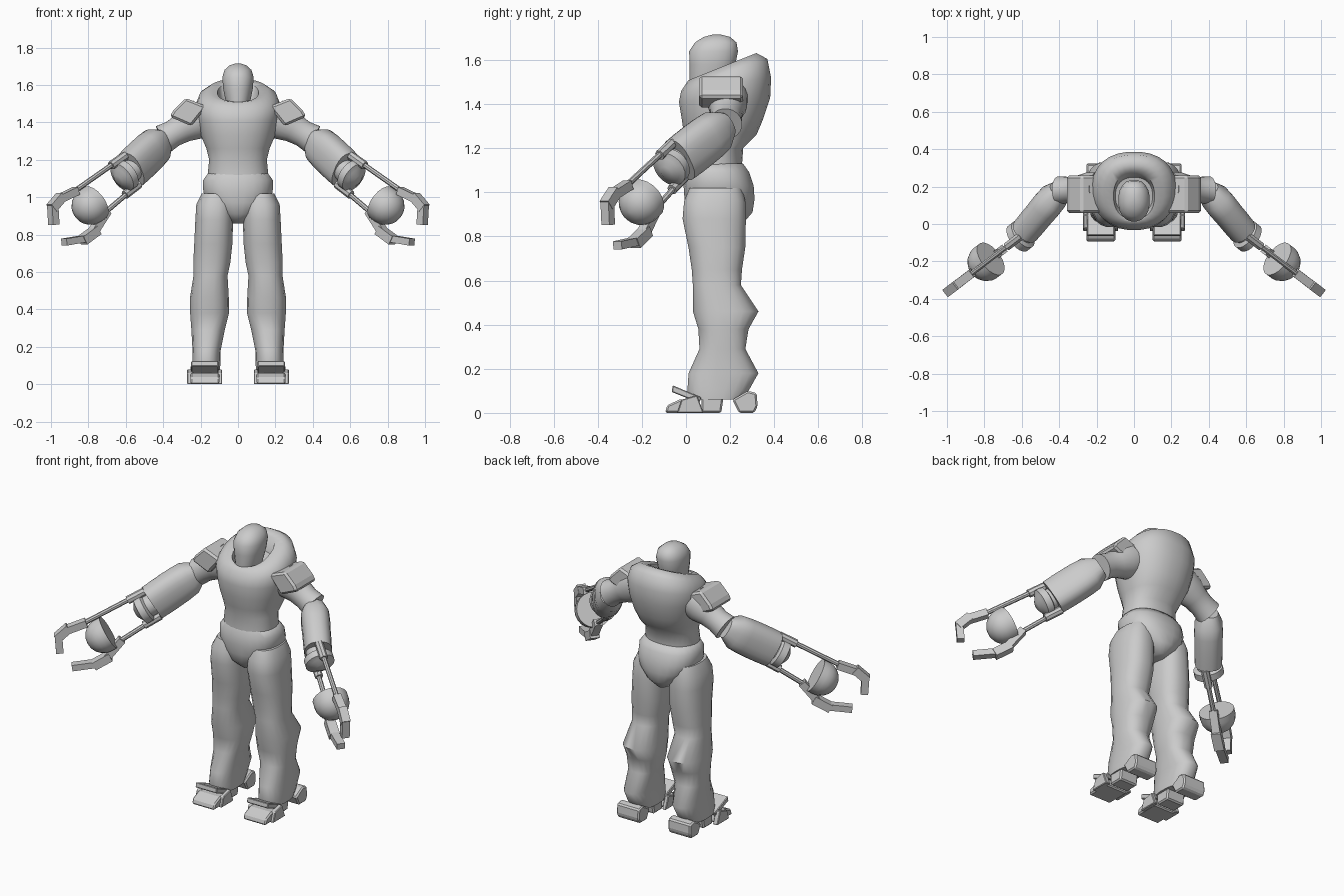
import bpy, bmesh, math
from mathutils import Vector, Matrix

cube = bpy.data.objects.get("Cube")
if cube:
    bpy.data.objects.remove(cube, do_unlink=True)

grey = bpy.data.materials.new("plain grey")
grey.use_nodes = True
colour = (.6, .6, .6, 1)
grey.diffuse_color = colour
grey.node_tree.nodes["Principled BSDF"].inputs["Base Color"].default_value = colour


def finish(name, bm, paired, smooth, bevel=0):
    """Turn a bmesh into an object, mirrored to the other side when paired."""
    bmesh.ops.recalc_face_normals(bm, faces=bm.faces)
    mesh = bpy.data.meshes.new(name)
    bm.to_mesh(mesh)
    bm.free()
    mesh.materials.append(grey)
    obj = bpy.data.objects.new(name, mesh)
    bpy.context.collection.objects.link(obj)
    bpy.ops.object.select_all(action='DESELECT')
    obj.select_set(True)
    bpy.context.view_layer.objects.active = obj
    if smooth:
        bpy.ops.object.shade_smooth_by_angle(angle=math.radians(smooth))
    if bevel:
        mod = obj.modifiers.new("bevel", 'BEVEL')
        mod.width = bevel
        mod.segments = 1
    if paired:
        obj.modifiers.new("mirror", 'MIRROR').use_mirror_merge = False
    return obj


def loft(name, rows, frame=Matrix(), sides=20, power=1, paired=True, smooth=50):
    """Skin rings (height, x, y, x radius, y radius, tilt) stacked along the frame's z."""
    bm = bmesh.new()
    rings = []
    for z, cx, cy, rx, ry, *tilt in rows:
        ring = []
        for i in range(sides):
            a = math.tau * (i + .5) / sides
            c, s = math.cos(a), math.sin(a)
            x = rx * math.copysign(abs(c) ** power, c)
            y = ry * math.copysign(abs(s) ** power, s)
            height = z + (tilt[0] * y if tilt else 0)
            ring.append(bm.verts.new(frame @ Vector((cx + x, cy + y, height))))
        rings.append(ring)
    for low, high in zip(rings, rings[1:]):
        for i in range(sides):
            j = (i + 1) % sides
            bm.faces.new((low[i], low[j], high[j], high[i]))
    bm.faces.new(rings[0])
    bm.faces.new(rings[-1])
    return finish(name, bm, paired, smooth)


def frame_along(start, direction):
    """Frame with z along the direction, x level and y upward."""
    d = direction.normalized()
    side = Vector((0, 0, 1)).cross(d).normalized()
    up = d.cross(side)
    frame = Matrix((side, up, d)).transposed().to_4x4()
    frame.translation = start
    return frame


def limb(name, start, end, radii, **options):
    """Rings spaced evenly from start to end; each item is (level radius, upward radius)."""
    span = end - start
    step = span.length / (len(radii) - 1)
    rows = [(i * step, 0, 0, rx, ry) for i, (rx, ry) in enumerate(radii)]
    return loft(name, rows, frame_along(start, span), **options)


def prism(name, points, axis, low, high, bevel=.008):
    """Extrude a flat outline along x or y."""
    bm = bmesh.new()
    ends = []
    for depth in (low, high):
        ends.append([bm.verts.new((depth, p, q) if axis == 'x' else (p, depth, q))
                     for p, q in points])
    bm.faces.new(ends[0])
    bm.faces.new(ends[1])
    for i in range(len(points)):
        j = (i + 1) % len(points)
        bm.faces.new((ends[0][i], ends[0][j], ends[1][j], ends[1][i]))
    return finish(name, bm, True, 0, bevel)


# Head
loft("head", [(1.47, 0, .105, .055, .085), (1.52, 0, .112, .068, .097), (1.58, 0, .12, .08, .105),
              (1.64, 0, .125, .085, .112), (1.68, 0, .135, .073, .095),
              (1.705, 0, .14, .045, .06), (1.715, 0, .14, .015, .02)],
     power=.9, paired=False)

# Torso with a sloping collar
loft("torso", [(1.04, 0, .13, .15, .12), (1.13, 0, .13, .162, .125), (1.2, 0, .135, .155, .125),
               (1.26, 0, .155, .17, .165), (1.33, 0, .165, .2, .185),
               (1.42, 0, .175, .218, .208, .05), (1.49, 0, .182, .228, .205, .15),
               (1.545, 0, .182, .205, .188, .32), (1.57, 0, .165, .16, .155, .4),
               (1.56, 0, .15, .11, .125, .4), (1.5, 0, .15, .1, .1, .2)],
     sides=28, power=.88, paired=False, smooth=60)

# Pelvis tapering to the crotch
loft("pelvis", [(1.13, 0, .135, .16, .125), (1.09, 0, .14, .188, .148), (1.03, 0, .148, .187, .16),
                (.97, 0, .152, .17, .16), (.91, 0, .155, .11, .148), (.86, 0, .16, .04, .1)],
     sides=24, power=.85, paired=False, smooth=60)

# Legs with swollen calves and flared cuffs
loft("legs", [(1.02, .115, .135, .08, .12), (.96, .124, .13, .1, .14), (.88, .127, .128, .102, .145),
              (.75, .132, .14, .103, .13), (.65, .14, .14, .1, .115), (.58, .147, .14, .092, .11),
              (.46, .153, .18, .105, .15), (.38, .152, .17, .105, .115), (.29, .16, .165, .09, .105),
              (.18, .168, .17, .076, .16), (.1, .17, .145, .076, .14), (.06, .17, .135, .074, .12)],
     power=.82, smooth=60)

# Feet: split sole, toe strap and heel
prism("toes", [(-.095, 0), (-.085, .035), (-.03, .06), (.04, .06), (.06, 0)], 'x', .1, .255)
prism("mid_soles", [(.07, 0), (.07, .07), (.17, .07), (.16, 0)], 'x', .11, .235)
prism("heels", [(.24, 0), (.21, .06), (.28, .1), (.32, .09), (.325, .03), (.31, 0)], 'x', .1, .255)
prism("toe_straps", [(-.06, .125), (-.065, .095), (.06, .045), (.07, .07)], 'x', .105, .25, .004)
for name, low, high in (("inner_ankle_guards", .085, .11), ("outer_ankle_guards", .24, .272)):
    prism(name, [(-.04, 0), (-.02, .06), (.05, .08), (.08, 0)], 'x', low, high, .004)

# Shoulder pads
prism("shoulder_pads", [(.365, 1.43), (.345, 1.465), (.28, 1.53), (.165, 1.485), (.25, 1.38)],
      'y', .06, .258, .012)

# Upper arms and barrel forearms
shoulder, elbow = Vector((.19, .19, 1.43)), Vector((.4, .18, 1.31))
fore_end = Vector((.575, -.03, 1.145))
limb("upper_arms", shoulder, elbow, [(.09, .1), (.09, .1), (.075, .08), (.07, .072), (.075, .08)])
limb("forearms", elbow, fore_end,
     [(.055, .06), (.08, .1), (.082, .106), (.08, .108), (.08, .108), (.078, .106)], power=.8)

# Wrist drums
reach = Vector((.686, -.522, -.508))
hand = frame_along(Vector((.6, -.06, 1.12)), reach)
loft("wrists", [(-.08, 0, 0, .06, .06), (-.02, 0, 0, .06, .065), (-.01, 0, 0, .085, .085),
                (.03, 0, 0, .085, .085), (.04, 0, 0, .06, .06), (.06, 0, 0, .03, .03)], hand)

# Palm domes, flat toward the wrist
dome = [(.29 + .1 * math.sin(a), 0, -.023, .102 * math.cos(a), .102 * math.cos(a))
        for a in (math.radians(d) for d in range(0, 90, 17))]
loft("palms", [(.255, 0, -.023, .102, .102)] + dome, hand)


def hand_bar(name, start, end, width, height, sides=4):
    """Bar between two (upward, forward) spots in the upright plane of the hand."""
    a, b = (hand @ Vector((0, up, along)) for up, along in (start, end))
    limb(name, a, b, [(width, height)] * 2, sides=sides, smooth=40)


# Rods from the wrist to the hand
hand_bar("upper_rods", (.09, -.06), (.1, .37), .014, .014, 8)
hand_bar("lower_rods", (-.085, -.06), (-.105, .25), .014, .014, 8)
hand_bar("upper_rod_sleeves", (.09, -.05), (.092, .06), .024, .024, 8)
hand_bar("lower_rod_sleeves", (-.088, -.05), (-.09, .06), .024, .024, 8)

# Hooked fingers and thumbs
hand_bar("finger_bases", (.095, .33), (.115, .45), .033, .03)
hand_bar("finger_joints", (.12, .43), (.1, .52), .035, .035)
hand_bar("finger_tips", (.11, .505), (.015, .552), .032, .03)
hand_bar("thumb_bases", (-.1, .21), (-.15, .34), .033, .03)
hand_bar("thumb_joints", (-.155, .32), (-.155, .43), .04, .035)
hand_bar("thumb_tips", (-.155, .41), (-.1, .54), .034, .026)
